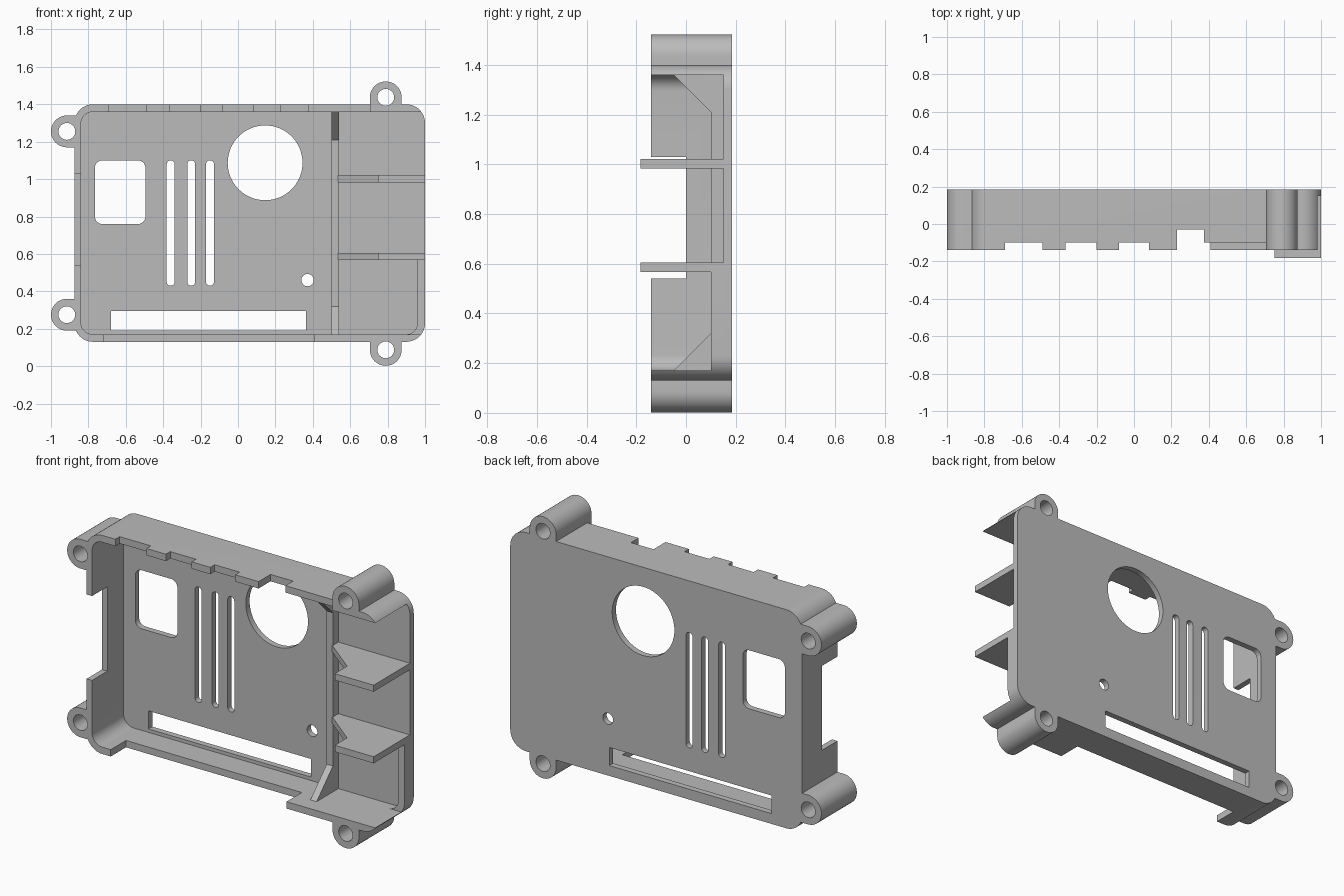
import bpy, bmesh
from math import sin, cos, radians

old = bpy.data.objects.get("Cube")
if old:
    bpy.data.objects.remove(old, do_unlink=True)

GREY = (0.5, 0.5, 0.5, 1.0)
mat = bpy.data.materials.new("grey plastic")
mat.use_nodes = True
mat.diffuse_color = GREY
mat.node_tree.nodes["Principled BSDF"].inputs["Base Color"].default_value = GREY

FRONT, BACK, FLOOR = -0.14, 0.185, 0.15


def arc(cx, cz, r, start, end, steps=10):
    angles = [radians(start + (end - start) * i / steps) for i in range(steps + 1)]
    return [(cx + r * cos(a), cz + r * sin(a)) for a in angles]


def rounded(x0, x1, z0, z1, r_left, r_right=None):
    """Rectangle outline with its own corner radius on each side."""
    rr = r_left if r_right is None else r_right
    pts = []
    for x, z, r, start in ((x1 - rr, z1 - rr, rr, 0), (x0 + r_left, z1 - r_left, r_left, 90),
                           (x0 + r_left, z0 + r_left, r_left, 180), (x1 - rr, z0 + rr, rr, 270)):
        pts += arc(x, z, r, start, start + 90) if r else [(x, z)]
    return pts


def extrude(name, points, offset):
    """Extrude a 3D outline by an offset vector."""
    bm = bmesh.new()
    face = bm.faces.new([bm.verts.new(p) for p in points])
    res = bmesh.ops.extrude_face_region(bm, geom=[face])
    verts = [v for v in res["geom"] if isinstance(v, bmesh.types.BMVert)]
    bmesh.ops.translate(bm, verts=verts, vec=offset)
    bmesh.ops.recalc_face_normals(bm, faces=bm.faces)
    mesh = bpy.data.meshes.new(name)
    bm.to_mesh(mesh)
    bm.free()
    mesh.materials.append(mat)
    obj = bpy.data.objects.new(name, mesh)
    bpy.context.collection.objects.link(obj)
    return obj


def prism(name, outline, y0, y1):
    return extrude(name, [(x, y0, z) for x, z in outline], (0, y1 - y0, 0))


def combine(target, tool, operation):
    """Apply a boolean and remove the tool object."""
    tool.hide_render = True
    mod = target.modifiers.new("boolean", 'BOOLEAN')
    mod.operation, mod.object, mod.solver = operation, tool, 'EXACT'
    graph = bpy.context.evaluated_depsgraph_get()
    mesh = bpy.data.meshes.new_from_object(target.evaluated_get(graph))
    target.modifiers.clear()
    target.data = mesh
    bpy.data.objects.remove(tool, do_unlink=True)


def cut(outline, y0, y1):
    combine(case, prism("cutter", outline, y0, y1), 'DIFFERENCE')


# Tray body with four screw lugs
case = prism("case_shell", rounded(-0.875, 1.0, 0.13, 1.4, 0.1), FRONT, BACK)
LUG_R, HOLE_R, REACH = 0.085, 0.045, 0.06
lugs = [(-0.915, 1.255, 180), (-0.915, 0.275, 180), (0.79, 1.437, 90), (0.79, 0.087, 270)]
for x, z, angle in lugs:
    dx, dz = -REACH * cos(radians(angle)), -REACH * sin(radians(angle))
    outline = arc(x, z, LUG_R, angle - 90, angle + 90, 20)
    first, last = outline[0], outline[-1]
    outline += [(last[0] + dx, last[1] + dz), (first[0] + dx, first[1] + dz)]
    combine(case, prism("lug", outline, FRONT, BACK), 'UNION')

# Cavity, open at the left end
cut(rounded(-0.84, 1.2, 0.17, 1.36, 0.065, 0), -0.4, FLOOR)
for x, z, _ in lugs:
    cut(arc(x, z, HOLE_R, 0, 348.75, 31), -0.4, 0.4)

# Notches in the top rim, bottom rim and right wall
for x0, x1, depth in ((-0.69, -0.49, -0.1), (-0.365, -0.2, -0.1), (-0.08, 0.08, -0.1),
                      (0.23, 0.375, -0.03), (0.375, 0.705, -0.1)):
    cut(rounded(x0, x1, 1.3, 1.42, 0), -0.4, depth)
cut(rounded(-0.72, 0.41, 0.1, 0.2, 0), -0.4, 0.0)
cut(rounded(-0.95, -0.8, 0.54, 1.03, 0), -0.4, 0.0)

# Openings through the back plate
cut(rounded(-0.765, -0.495, 0.76, 1.1, 0.04), 0.1, 0.4)
for x in (-0.36, -0.25, -0.15):
    cut(rounded(x - 0.021, x + 0.021, 0.43, 1.1, 0.02), 0.1, 0.4)
cut(rounded(-0.68, 0.363, 0.19, 0.295, 0), 0.1, 0.4)
cut(arc(0.145, 1.087, 0.2, 0, 354.375, 63), 0.1, 0.4)
cut(arc(0.372, 0.46, 0.033, 0, 345, 23), 0.1, 0.4)

# Divider rib with a gusset at each end
profile = [(0.155, 0.165), (-0.05, 0.165), (-0.05, 0.17), (0.1, 0.32),
           (0.1, 1.21), (-0.05, 1.36), (-0.05, 1.365), (0.155, 1.365)]
rib = extrude("divider_rib", [(0.5, y, z) for y, z in profile], (0.04, 0, 0))

# Two shelves with angled inner ends
plan = [(0.535, 0.155), (0.535, 0.1), (0.75, -0.07), (0.75, -0.183),
        (1.0, -0.183), (1.0, 0.155)]
shelves = [extrude(name, [(x, y, z) for x, y in plan], (0, 0, 0.038))
           for name, z in (("lower_shelf", 0.567), ("upper_shelf", 0.983))]

# Low lip around the bottom left corner of the tray
lip_outline = ([(0.96, 0.57), (1.0, 0.57)] + arc(0.9, 0.23, 0.1, 0, -90)
               + arc(0.9, 0.23, 0.06, -90, 0))
lip = prism("corner_lip", lip_outline, 0.1, 0.155)

bpy.ops.object.select_all(action='DESELECT')
for obj in [case, rib, lip] + shelves:
    obj.select_set(True)
bpy.context.view_layer.objects.active = case
bpy.ops.object.shade_smooth_by_angle(angle=radians(30))
